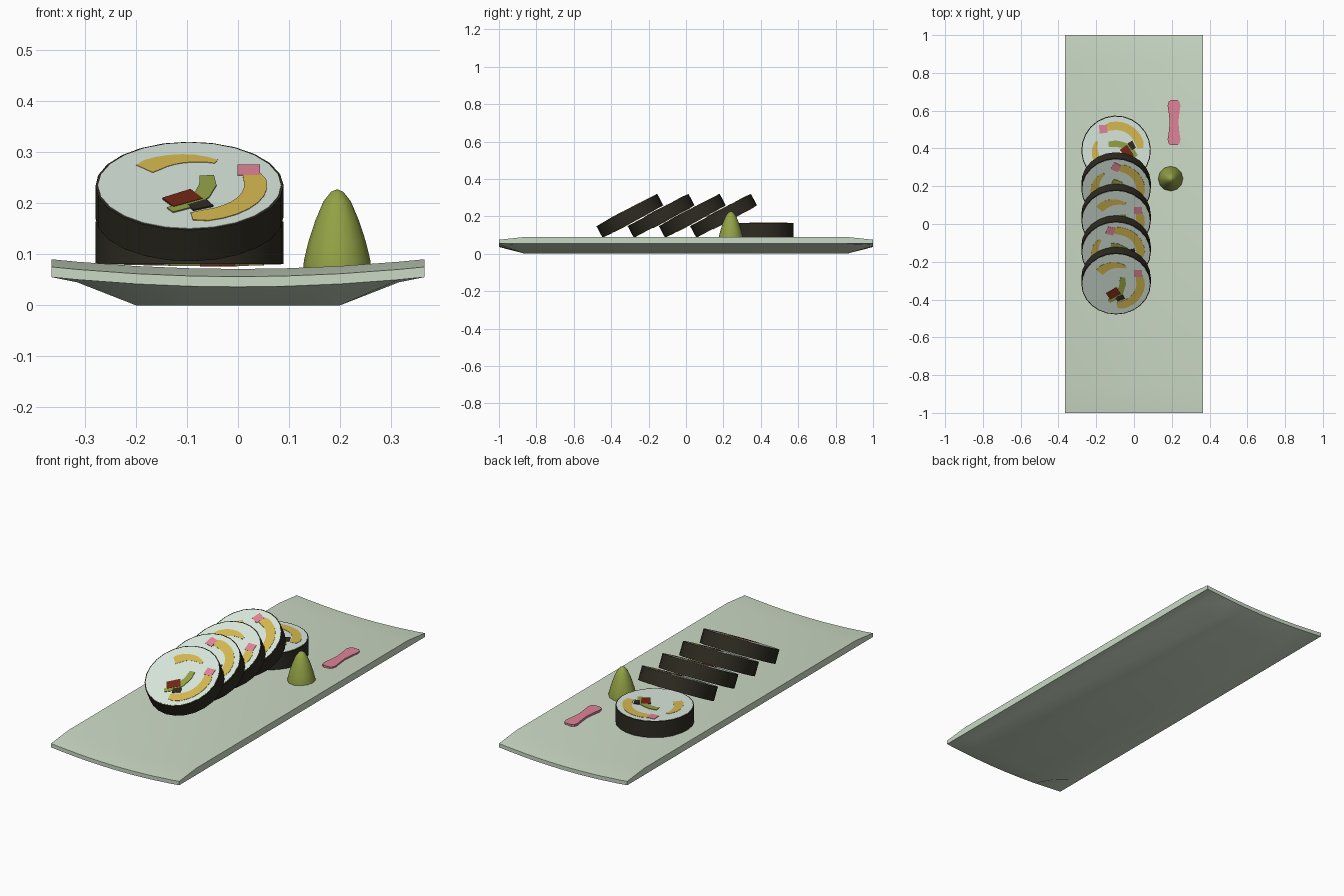
import bpy, bmesh, math
from mathutils import Vector

if "Cube" in bpy.data.objects:
    bpy.data.objects.remove(bpy.data.objects["Cube"])


def material(name, rgb):
    m = bpy.data.materials.new(name)
    m.diffuse_color = (*rgb, 1)
    m.use_nodes = True
    m.node_tree.nodes["Principled BSDF"].inputs["Base Color"].default_value = m.diffuse_color
    return m


PLATE = material("pale celadon", (0.60, 0.70, 0.56))
RICE = material("rice white", (0.68, 0.79, 0.71))
NORI = material("seaweed black", (0.027, 0.024, 0.015))
EGG = material("egg yellow", (0.66, 0.48, 0.08))
PINK = material("pickle pink", (0.74, 0.23, 0.31))
RED = material("tuna red", (0.17, 0.02, 0.007))
GREEN = material("olive green", (0.29, 0.36, 0.06))


def make_object(name, bm, mats, smooth=30):
    bmesh.ops.recalc_face_normals(bm, faces=bm.faces[:])
    me = bpy.data.meshes.new(name)
    bm.to_mesh(me)
    bm.free()
    for m in mats:
        me.materials.append(m)
    ob = bpy.data.objects.new(name, me)
    bpy.context.collection.objects.link(ob)
    bpy.context.view_layer.objects.active = ob
    ob.select_set(True)
    bpy.ops.object.shade_smooth_by_angle(angle=math.radians(smooth))
    ob.select_set(False)
    return ob


def prism(bm, outline, z0, z1, mat=0, cap_mat=None):
    """Closed prism from a 2D outline."""
    cap_mat = mat if cap_mat is None else cap_mat
    lo = [bm.verts.new((x, y, z0)) for x, y in outline]
    hi = [bm.verts.new((x, y, z1)) for x, y in outline]
    n = len(outline)
    for i in range(n):
        j = (i + 1) % n
        bm.faces.new((lo[i], lo[j], hi[j], hi[i])).material_index = mat
    bm.faces.new(hi).material_index = cap_mat
    bm.faces.new(lo[::-1]).material_index = cap_mat


def ribbon(points, widths):
    """Outline of a strip of varying width along a centre line."""
    pts = [Vector(p) for p in points]
    left, right = [], []
    for i, p in enumerate(pts):
        d = (pts[min(i + 1, len(pts) - 1)] - pts[max(i - 1, 0)]).normalized()
        side = Vector((-d.y, d.x)) * widths[i] / 2
        left.append(tuple(p + side))
        right.append(tuple(p - side))
    return left + right[::-1]


def arc(r, a0, a1, n):
    angles = [math.radians(a0 + (a1 - a0) * i / (n - 1)) for i in range(n)]
    return [(r * math.cos(a), r * math.sin(a)) for a in angles]


# Plate: curved across, chamfered underside, thin lowered ends
def plate():
    bm = bmesh.new()
    under = [(-0.365, 0.055), (-0.315, 0.045), (-0.20, 0), (-0.09, 0), (0, 0),
             (0.09, 0), (0.20, 0), (0.315, 0.045), (0.365, 0.055)]
    loops = []
    for y in (-1, -0.86, 0.86, 1):
        end = abs(y) == 1
        top, bot = [], []
        for x, zb in under:
            zt = 0.071 + 0.019 * (x / 0.365) ** 2 - (0.015 if end else 0)
            top.append(bm.verts.new((x, y, zt)))
            bot.append(bm.verts.new((x, y, zt - 0.02 if end else zb)))
        loops.append(top + bot[::-1])
    for a, b in zip(loops, loops[1:]):
        for i in range(len(a)):
            j = (i + 1) % len(a)
            bm.faces.new((a[i], a[j], b[j], b[i]))
    n = len(under)
    for ring in (loops[0], loops[-1]):
        for i in range(n - 1):
            bm.faces.new((ring[i], ring[i + 1], ring[2 * n - 2 - i], ring[2 * n - 1 - i]))
    make_object("plate", bm, [PLATE])


# Roll slice: seaweed wall, rice faces, fillings running right through
def roll(name, loc, tilt, turn, thick=0.069):
    bm = bmesh.new()
    h = thick / 2
    prism(bm, arc(0.184, 0, 345, 24), -h, h, 0)
    prism(bm, arc(0.179, 0, 345, 24), -h - 0.001, h + 0.001, 1)
    fillings = [
        (ribbon(arc(0.112, 142, 62, 8), [0.045, 0.05, 0.045, 0.04, 0.035, 0.03, 0.022, 0.015]), 2),
        (ribbon(arc(0.130, 20, -88, 10), [0.036] + [0.045] * 8 + [0.03]), 2),
        (ribbon([(0.094, 0.062), (0.138, 0.062)], [0.042, 0.042]), 3),
        (ribbon([(0.034, 0.038), (0.036, 0), (0.024, -0.045), (0, -0.08), (-0.038, -0.105)],
                [0.028, 0.034, 0.032, 0.03, 0.022]), 5),
        (ribbon([(0.002, -0.095), (0.04, -0.075)], [0.025, 0.03]), 0),
        (ribbon([(-0.042, -0.075), (0.014, -0.04)], [0.042, 0.046]), 4),
    ]
    for k, (outline, mat) in enumerate(fillings):
        e = h + 0.002 + 0.0005 * k
        prism(bm, outline, -e, e, mat)
    c, s = math.cos(math.radians(turn)), math.sin(math.radians(turn))
    for v in bm.verts:
        x, y = v.co.x, v.co.y
        v.co.x, v.co.y = x * c - y * s, x * s + y * c
    ob = make_object(name, bm, [NORI, RICE, EGG, PINK, RED, GREEN])
    ob.location = loc
    ob.rotation_euler = (math.radians(tilt), 0, 0)


# Wasabi: small rounded cone
def wasabi():
    bm = bmesh.new()
    profile = [(0.066, 0.074), (0.065, 0.088), (0.056, 0.125), (0.043, 0.165),
               (0.027, 0.203), (0.012, 0.222)]
    n = 12
    rings = [[bm.verts.new((r * math.cos(2 * math.pi * i / n),
                            r * math.sin(2 * math.pi * i / n), z)) for i in range(n)]
             for r, z in profile]
    for a, b in zip(rings, rings[1:]):
        for i in range(n):
            j = (i + 1) % n
            bm.faces.new((a[i], a[j], b[j], b[i]))
    tip = bm.verts.new((0, 0, 0.227))
    for i in range(n):
        bm.faces.new((rings[-1][i], rings[-1][(i + 1) % n], tip))
    bm.faces.new(rings[0][::-1])
    ob = make_object("wasabi", bm, [GREEN])
    ob.location = (0.194, 0.24, 0)


# Ginger: flat strip with a narrow waist
def ginger():
    bm = bmesh.new()
    ys = [-0.119, -0.110, -0.09, -0.05, 0, 0.05, 0.09, 0.110, 0.119]
    ws = [0.036, 0.058, 0.068, 0.056, 0.046, 0.056, 0.068, 0.058, 0.036]
    prism(bm, ribbon([(0, y) for y in ys], ws), 0.072, 0.087)
    ob = make_object("ginger", bm, [PINK])
    ob.location = (0.212, 0.537, 0)


plate()
for i, turn in enumerate((0, 75, 0, 62)):
    roll(f"leaning_roll_{i + 1}", (-0.095, -0.30 + 0.167 * i, 0.203), 28, turn)
roll("flat_roll", (-0.095, 0.39, 0.122), 0, 93, 0.083)
wasabi()
ginger()
